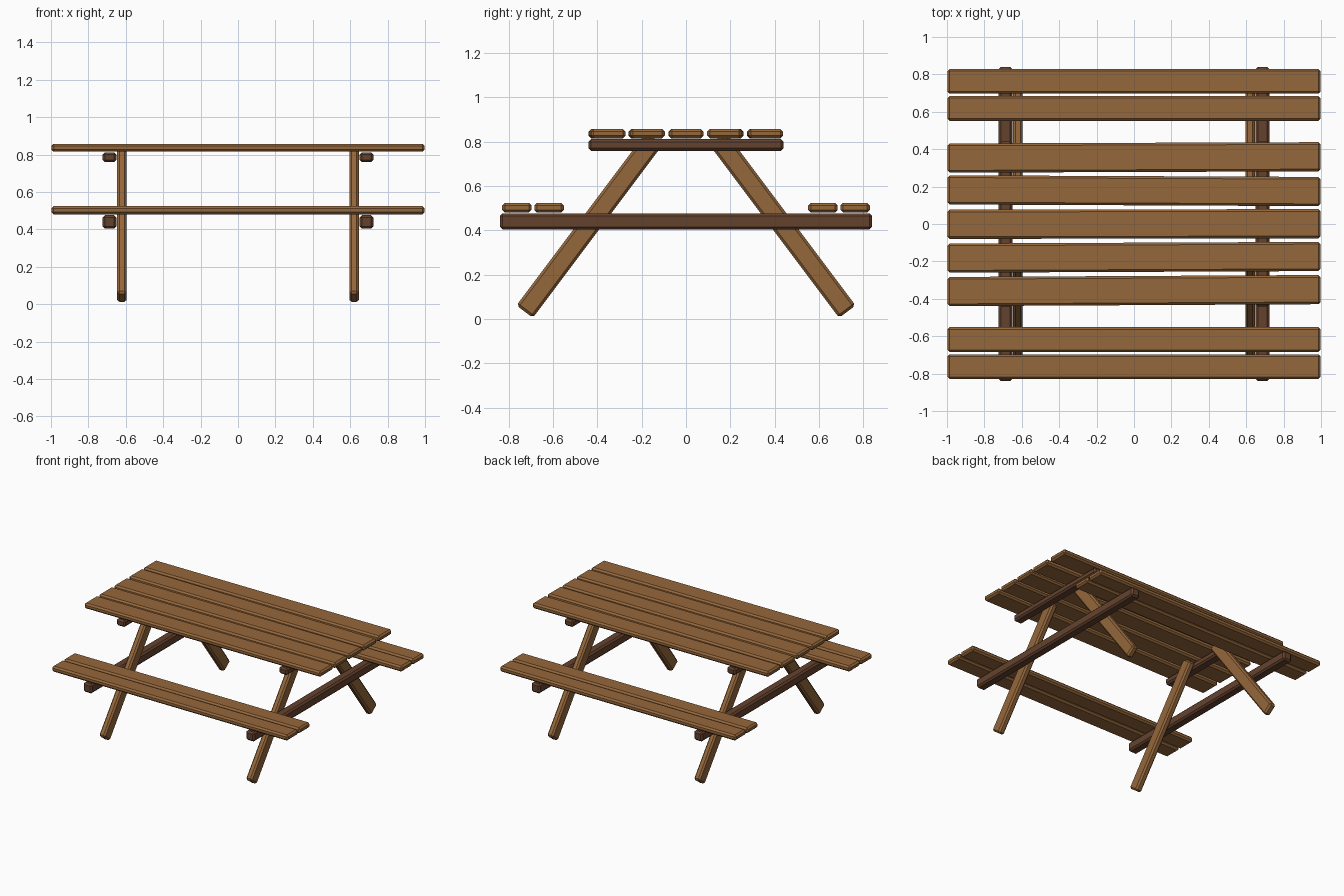
import bpy
import math

cube = bpy.data.objects.get("Cube")
if cube:
    bpy.data.objects.remove(cube, do_unlink=True)


def make_material(name, color):
    mat = bpy.data.materials.new(name)
    mat.use_nodes = True
    mat.diffuse_color = color
    mat.node_tree.nodes["Principled BSDF"].inputs["Base Color"].default_value = color
    return mat


plank_wood = make_material("light_brown_wood", (0.30, 0.135, 0.043, 1))
beam_wood = make_material("dark_brown_wood", (0.13, 0.055, 0.027, 1))


def timber(name, size, location, mat, rotation=(0, 0, 0), bevel=0.012):
    """A sawn board with chamfered edges."""
    bpy.ops.mesh.primitive_cube_add(size=1, location=location, rotation=rotation)
    obj = bpy.context.object
    obj.name = name
    obj.scale = size
    bpy.ops.object.transform_apply(location=False, rotation=False, scale=True)
    mod = obj.modifiers.new("chamfer", "BEVEL")
    mod.width = bevel
    mod.segments = 1
    obj.data.materials.append(mat)
    return obj


# Table top: five planks, each laid very slightly askew
tilts = (0.3, 0.25, 0.1, -0.25, 0.2)
for i, tilt in enumerate(tilts):
    timber(f"top_plank_{i + 1}", (1.995, 0.156, 0.042),
           (0, (i - 2) * 0.178, 0.836), plank_wood, (0, 0, math.radians(tilt)))

# Benches: two planks on each side
for side, label in ((-1, "front"), (1, "back")):
    for part, y in (("inner", 0.618), ("outer", 0.763)):
        timber(f"{label}_bench_{part}_plank", (1.995, 0.133, 0.043),
               (0, side * y, 0.502), plank_wood)

# End frames: two cross beams and a pair of splayed legs each
lean = math.atan2(0.6, 0.8)
leg_length = 0.975
foot_y, foot_z = 0.728, 0.033
for x_side, x_label in ((1, "left"), (-1, "right")):
    timber(f"{x_label}_top_beam", (0.073, 0.88, 0.052),
           (x_side * 0.687, 0, 0.785), beam_wood)
    timber(f"{x_label}_bench_beam", (0.073, 1.68, 0.072),
           (x_side * 0.687, 0, 0.440), beam_wood)
    for y_side, y_label in ((-1, "front"), (1, "back")):
        center_y = foot_y - math.sin(lean) * leg_length / 2
        center_z = foot_z + math.cos(lean) * leg_length / 2
        timber(f"{y_label}_{x_label}_leg", (0.05, 0.093, leg_length),
               (x_side * 0.621, y_side * center_y, center_z), plank_wood,
               (y_side * lean, 0, 0))
